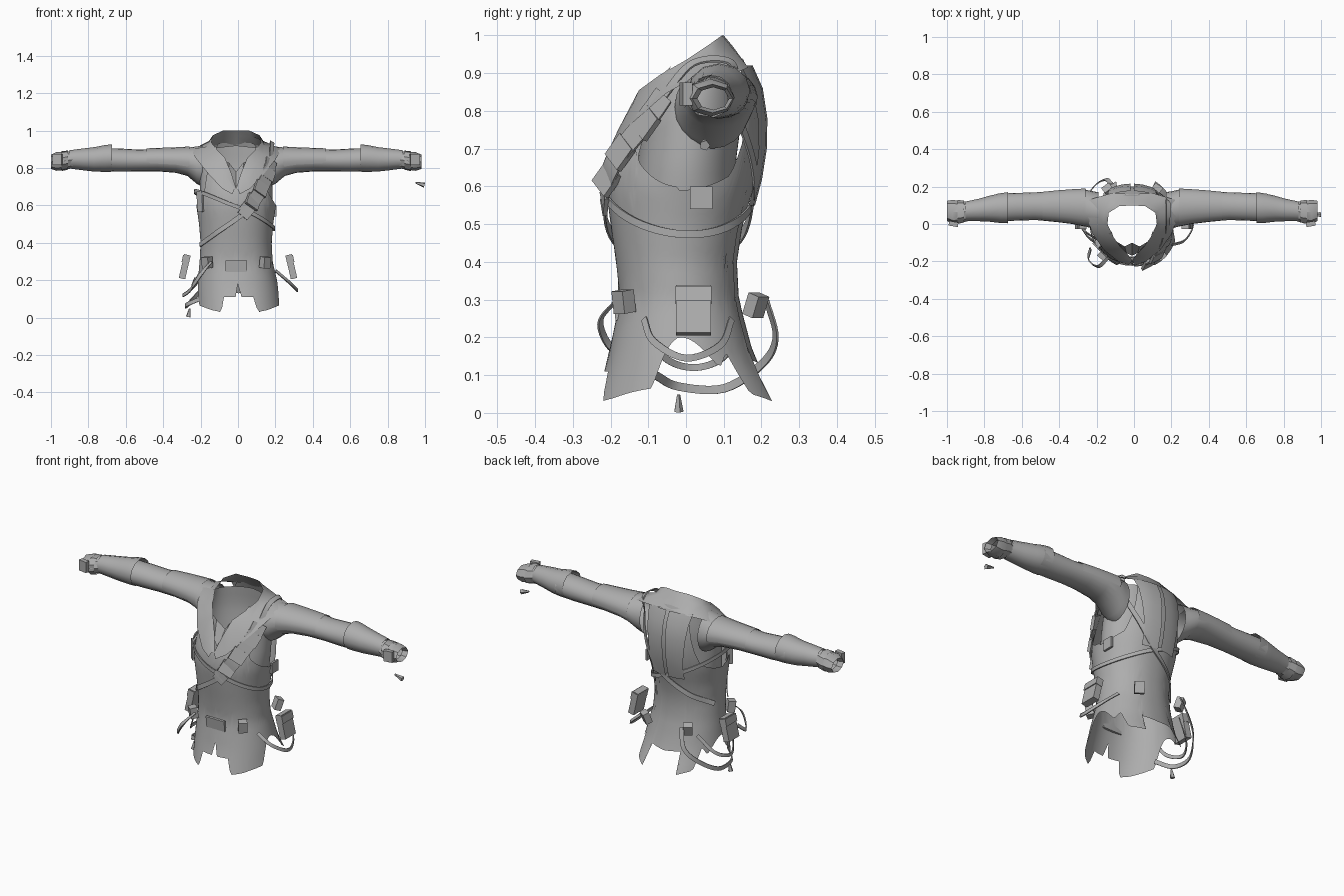
import bpy, bmesh, math
from mathutils import Vector, Matrix

if "Cube" in bpy.data.objects:
    bpy.data.objects.remove(bpy.data.objects["Cube"], do_unlink=True)

cloth = bpy.data.materials.new("plain grey")
cloth.use_nodes = True
GREY = (0.42, 0.42, 0.42, 1)
cloth.diffuse_color = GREY
cloth.node_tree.nodes["Principled BSDF"].inputs["Base Color"].default_value = GREY
AXIS = -0.01


def finish(name, bm, angle=35):
    mesh = bpy.data.meshes.new(name)
    bm.to_mesh(mesh)
    bm.free()
    mesh.materials.append(cloth)
    ob = bpy.data.objects.new(name, mesh)
    bpy.context.collection.objects.link(ob)
    bpy.ops.object.select_all(action='DESELECT')
    ob.select_set(True)
    bpy.context.view_layer.objects.active = ob
    bpy.ops.object.shade_smooth_by_angle(angle=math.radians(angle))


def sheet(name, rows, closed=False, angle=35):
    """Skin a grid of points; closed joins each row into a ring."""
    bm = bmesh.new()
    grid = [[bm.verts.new(p) for p in row] for row in rows]
    n = len(rows[0])
    for a, b in zip(grid, grid[1:]):
        for i in range(n if closed else n - 1):
            j = (i + 1) % n
            bm.faces.new((a[i], a[j], b[j], b[i]))
    bmesh.ops.recalc_face_normals(bm, faces=bm.faces)
    finish(name, bm, angle)


def box(name, center, size, rot=(0, 0, 0)):
    bm = bmesh.new()
    bmesh.ops.create_cube(bm, size=1)
    bmesh.ops.scale(bm, vec=size, verts=bm.verts)
    for axis, deg in zip("XYZ", rot):
        bmesh.ops.rotate(bm, verts=bm.verts, matrix=Matrix.Rotation(math.radians(deg), 3, axis))
    bmesh.ops.translate(bm, vec=center, verts=bm.verts)
    finish(name, bm, 20)


def lerp(table, t):
    """Interpolate a table of (key, value, value...) rows."""
    if t <= table[0][0]:
        return table[0][1:]
    for a, b in zip(table, table[1:]):
        if t <= b[0]:
            f = (t - a[0]) / (b[0] - a[0])
            return tuple(u + (v - u) * f for u, v in zip(a[1:], b[1:]))
    return table[-1][1:]


# Torso outlines: height, half width, front y, back y
COAT = [(0.03, .235, -.24, .25), (.15, .22, -.205, .18), (.3, .195, -.175, .14), (.4, .19, -.185, .135),
        (.5, .198, -.2, .15), (.6, .213, -.212, .18), (.68, .213, -.2, .195), (.76, .205, -.165, .2),
        (.85, .2, -.125, .19), (.94, .17, -.04, .15)]
SHIRT = [(.5, .18, -.15, .13), (.65, .195, -.13, .13), (.8, .19, -.11, .15), (.92, .17, -.04, .14)]
SQUARE = 0.9


def on_body(a, z, out=0.0, outline=COAT):
    hx, yf, yb = lerp(outline, z)
    c = math.cos(a)
    return Vector((AXIS + max(0, .3 - z) * .07 + math.copysign((hx + out) * abs(c) ** SQUARE, c),
                   (yf + yb) / 2 + ((yb - yf) / 2 + out) * math.sin(a), z))


def skin(x, z, side, out=0.015):
    """Point on the front (-1) or back (1) of the coat."""
    u = max(-1, min(1, (x - AXIS) / lerp(COAT, z)[0]))
    return on_body(math.acos(math.copysign(abs(u) ** (1 / SQUARE), u)) * side, z, out)


def shell(name, hem, top, rows, outline, cols=120):
    """Body garment with its lower and upper edge given by direction."""
    grid = []
    for r in range(rows + 1):
        ring = []
        for i in range(cols):
            a = 2 * math.pi * i / cols
            side = 0 if math.sin(a) < 0 else 1
            c = abs(math.cos(a))
            lo, hi = lerp(hem[side], c)[0], lerp(top[side], c)[0]
            ring.append(on_body(a, lo + (hi - lo) * r / rows, 0, outline))
        grid.append(ring)
    sheet(name, grid, True)


# Coat with split hem, open neck and wide armholes
shell("coat_body",
      ([(0, .18), (.05, .11), (.33, .11), (.37, .03), (.6, .04), (.92, .065), (1, .2)],
       [(0, .13), (.36, .14), (.4, .03), (.7, .05), (.78, .16), (.88, .12), (1, .2)]),
      ([(0, .69), (.58, .92), (.7, .88), (.78, .67), (1, .6)],
       [(0, .94), (.54, .93), (.66, .72), (.76, .63), (1, .59)]), 18, COAT)

# Undershirt seen through the armholes
shell("undershirt", ([(0, .5), (1, .5)],) * 2,
      ([(0, .66), (.6, .86), (1, .9)], [(0, .92), (1, .9)]), 9, SHIRT)


def ribbon(name, pts, width):
    """Thin strap along a path, lying flat against the body."""
    path = [Vector(p) for p in pts]
    rows = []
    for i, p in enumerate(path):
        t = (path[min(i + 1, len(path) - 1)] - path[max(i - 1, 0)]).normalized()
        n = (p - Vector((0, 0, min(p.z, 0.65)))).normalized()
        w = t.cross(n).normalized() * width / 2
        rows.append([p - w, p - w + n * .006, p + w + n * .006, p + w])
    sheet(name, rows, True)


def smooth_path(pts, steps=6):
    """Catmull-Rom points through the given corners."""
    v = [Vector(p) for p in pts]
    v = [v[0] * 2 - v[1]] + v + [v[-1] * 2 - v[-2]]
    out = []
    for a, b, c, d in zip(v, v[1:], v[2:], v[3:]):
        for k in range(steps):
            t = k / steps
            out.append(0.5 * (2 * b + (c - a) * t + (2 * a - 5 * b + 4 * c - d) * t * t
                              + (3 * b - a - 3 * c + d) * t ** 3))
    return out + [v[-2]]


# Tilted chest strap round the body
ring = []
for i in range(49):
    a = 2 * math.pi * i / 48
    ring.append(on_body(a, .575 - .1 * math.cos(a) - .02 * math.sin(a), .006))
ribbon("chest_strap", ring, .02)

# Sling from shoulder to opposite hip, front and back
front = [(.165, .84), (.15, .77), (.1, .66), (.03, .56), (-.1, .46), (-.19, .39)]
shoulder = [(.18, .12, .925), (.18, .02, .925)]
sling = [skin(x, z, 1, .01) for x, z in reversed(front)] + shoulder + [skin(x, z, -1, .01) for x, z in front]
ribbon("sling_strap", smooth_path(sling), .025)
ribbon("sling_wide_part", smooth_path([skin(x, z, -1, .014) for x, z in front[:4]]), .075)

# Flat pouches and buckle on the sling
for i, (x, z) in enumerate([(.15, .77), (.115, .69), (.075, .62)]):
    box(f"sling_pouch_{i}", skin(x, z, -1, .014), (.08, .016, .07), (-22, 32, 28))
box("sling_buckle", skin(.04, .565, -1, .012), (.065, .012, .06), (0, 40, 8))
box("side_plate", (.2, .04, .57), (.012, .06, .06))
box("chest_clip", (-.195, -.11, .62), (.04, .03, .11), (0, -4, -45))

# Loose back panels either side of the centre fold
for s in (-1, 1):
    rows = [[skin(AXIS + s * x, z, 1, .018) for x in (.008, .05, .09, .12 - (.9 - z) * .1)]
            for z in (.92, .86, .78, .7, .62, .55)]
    sheet(f"back_panel_{s}", rows)

# Standing collar with yoke and lapels: top edge, fold, lower edge
half = [((0, .1, 1.0), (0, .125, .97), (0, .16, .92)),
        ((.07, .095, 1.0), (.08, .12, .97), (.11, .165, .915)),
        ((.125, .06, .975), (.145, .075, .945), (.23, .13, .9)),
        ((.132, 0, .935), (.155, 0, .915), (.245, .04, .9)),
        ((.1, -.07, .895), (.145, -.075, .87), (.21, -.055, .845)),
        ((.06, -.125, .855), (.1, -.14, .82), (.15, -.14, .77)),
        ((.025, -.16, .77), (.05, -.18, .75), (.075, -.2, .69)),
        ((0, -.195, .69), (.01, -.21, .685), (.02, -.22, .66))]
full = [[(AXIS - x, y, z) for x, y, z in row] for row in reversed(half[1:])]
full += [[(AXIS + x, y, z) for x, y, z in row] for row in half]
sheet("collar", full, angle=50)

# Neck scarf folds at the bottom of the opening
for s in (-1, 1):
    sheet(f"neck_fold_{s}", [[(AXIS + s * .09, -.09, .84), (AXIS + s * .06, -.12, .77)],
                             [(AXIS + s * .04, -.12, .83), (AXIS + s * .03, -.155, .73)],
                             [(AXIS, -.1, .78), (AXIS, -.17, .7)]])


def tube(name, s, sections, sides=20, start=0, sweep=1.0):
    """Sleeve piece; sections are x, centre y, centre z, y radius, z radius."""
    rows = []
    for x, cy, cz, ry, rz in sections:
        rows.append([(AXIS + s * x, cy + ry * math.cos(a), cz + rz * math.sin(a))
                     for a in (start + 2 * math.pi * sweep * i / sides
                               for i in range(sides if sweep == 1 else sides + 1))])
    sheet(name, rows, sweep == 1)


for s, label in ((1, "left"), (-1, "right")):
    # Sleeve with shoulder cone
    tube(label + "_sleeve", s, [(.18, .07, .81, .1, .11), (.21, .075, .815, .1, .1),
                                (.26, .088, .833, .098, .076), (.32, .093, .84, .09, .066),
                                (.42, .095, .842, .08, .06), (.52, .095, .84, .074, .058),
                                (.62, .092, .842, .074, .062), (.72, .087, .845, .075, .062)])
    # Upper arm plate over the sleeve
    tube(label + "_arm_plate", s, [(.25, .088, .835, .102, .08), (.32, .093, .842, .093, .069),
                                   (.4, .095, .845, .085, .063), (.48, .095, .845, .077, .06)],
         12, math.radians(-15), .6)
    # Flared forearm guard
    tube(label + "_forearm_guard", s, [(.665, .087, .853, .083, .073), (.7, .085, .851, .08, .072),
                                       (.76, .082, .846, .07, .065), (.82, .075, .846, .06, .058),
                                       (.89, .068, .846, .052, .049)], 12)
    # Glove and faceted wrist cuff
    tube(label + "_glove", s, [(.87, .068, .845, .05, .046), (.92, .063, .838, .06, .048),
                               (.96, .065, .835, .064, .05), (.99, .07, .833, .054, .038),
                               (.96, .072, .833, .042, .03)], 8)
    tube(label + "_wrist_band", s, [(.9, .065, .842, .06, .052), (.935, .063, .836, .066, .054)], 9)
    box(label + "_knuckle_plate", (AXIS + s * .955, .0, .845), (.05, .025, .06), (0, 0, s * 10))
    # Hip pouch, with flap
    box(label + "_hip_pouch", (s * .285, .02, .272), (.035, .092, .13), (0, -s * 13, 0))
    box(label + "_hip_pouch_flap", (s * .278, .02, .312), (.04, .096, .04), (0, -s * 13, 0))
    # Small belt pouches front and back
    box(label + "_front_belt_pouch", (AXIS + s * .155, -.165, .295), (.045, .04, .06), (8, 0, s * 40))
    box(label + "_back_belt_pouch", (AXIS + s * .13, .185, .285), (.05, .035, .06), (-20, 0, -s * 35))

box("belt_buckle", (AXIS, -.184, .275), (.115, .012, .06), (6, 0, 0))

# Hanging strap loops at the hips
ribbon("left_hip_loop", smooth_path([(.2, -.11, .25), (.27, -.085, .19), (.315, 0, .145),
                                     (.28, .09, .18), (.2, .12, .25)]), .018)
ribbon("right_hip_loop_upper", smooth_path([(-.2, -.1, .24), (-.25, -.06, .15), (-.29, .02, .12),
                                            (-.25, .1, .15), (-.17, .14, .24)]), .018)
ribbon("right_hip_loop_lower", smooth_path([(-.2, -.08, .1), (-.27, -.02, .07), (-.27, .1, .065),
                                            (-.21, .2, .13), (-.15, .235, .2), (-.12, .21, .3)]), .022)
ribbon("front_hip_loop", smooth_path([(-.14, -.18, .3), (-.19, -.225, .24), (-.24, -.19, .17),
                                      (-.23, -.13, .21)]), .02)


def spike(name, center, r, height, rot):
    bm = bmesh.new()
    bmesh.ops.create_cone(bm, cap_ends=True, segments=5, radius1=r * .9, radius2=r * .3, depth=height)
    bmesh.ops.rotate(bm, verts=bm.verts, matrix=Matrix.Rotation(math.radians(rot), 3, 'Y'))
    bmesh.ops.translate(bm, vec=center, verts=bm.verts)
    finish(name, bm, 20)


# Strap end and loose toggle
spike("hanging_toggle", (-.262, -.02, .026), .015, .046, 10)
spike("loose_toggle", (.973, .05, .715), .016, .05, -75)
